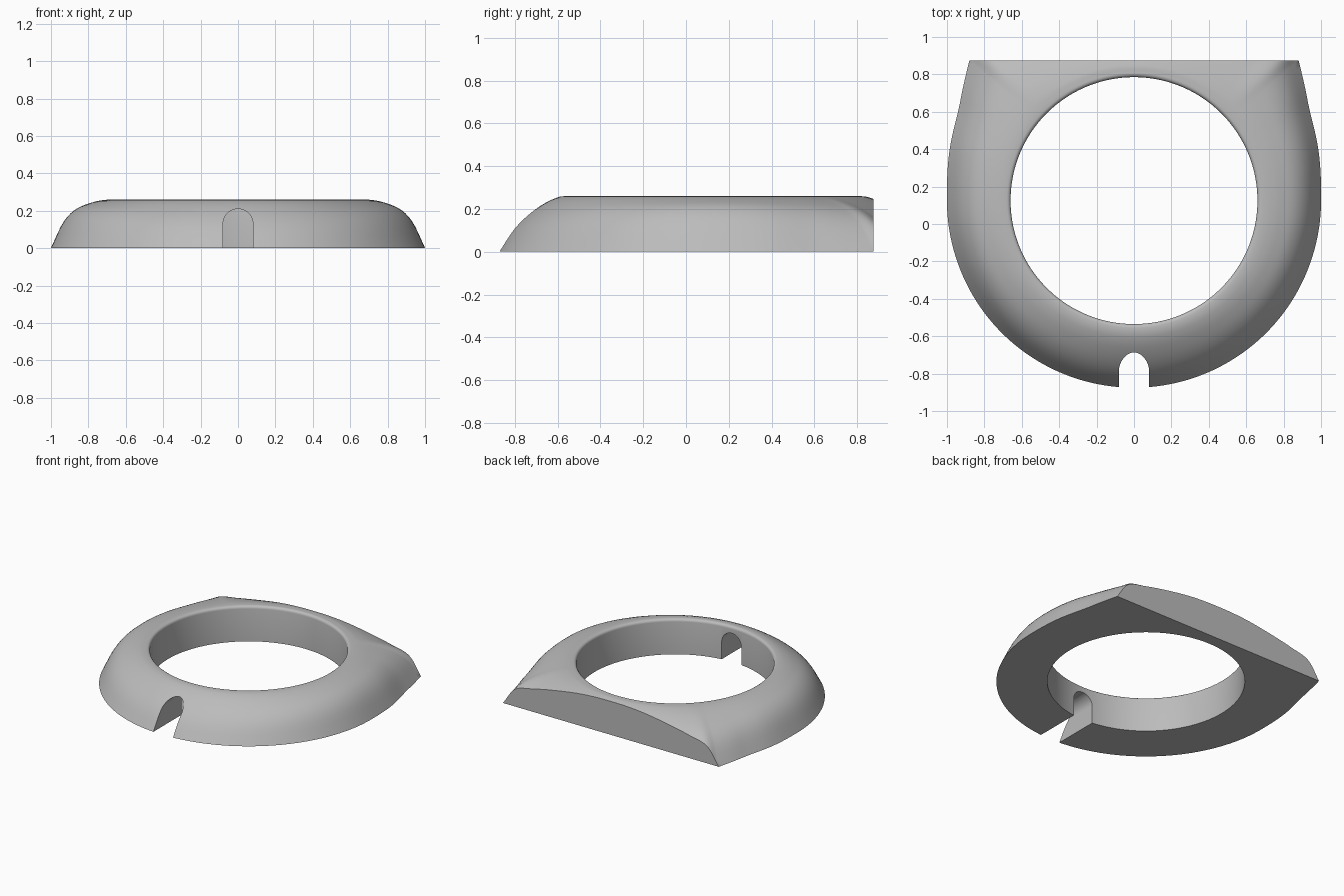
import bpy, bmesh
from math import sin, cos, radians, degrees, atan2, pi
from mathutils import Vector

if "Cube" in bpy.data.objects:
    bpy.data.objects.remove(bpy.data.objects["Cube"], do_unlink=True)

CENTRE_Y, HOLE, SHOULDER, TOP = 0.125, 0.66, 0.68, 0.26
BACK = 0.75                       # flat back, measured from the hole centre
CORNER = degrees(atan2(BACK, 0.88))

# dome profiles (shoulder to edge, height) and outer radius by angle
FRONT = [(0, .26), (.12, .256), (.33, .226), (.6, .165), (.8, .098), (1, 0)]
SIDE = [(0, .26), (.12, .258), (.33, .243), (.6, .205), (.8, .135), (1, 0)]
RADIUS = [(-90, 1), (-45, 1), (-8, 1), (4.3, 1.003), (15.6, 1.023), (26.8, 1.054),
          (34.5, 1.104), (CORNER, 1.1563), (44.2, 1.2), (49.5, 1.15), (59, 1.1),
          (72, 1.07), (90, 1.03)]


def curve(points, x):
    """Smooth interpolation through a short list of points."""
    n = len(points)
    i = next((k for k in range(n - 1) if x <= points[k + 1][0]), n - 2)

    def slope(k):
        a, b = points[max(k - 1, 0)], points[min(k + 1, n - 1)]
        return (b[1] - a[1]) / (b[0] - a[0])
    (x0, y0), (x1, y1) = points[i], points[i + 1]
    h = x1 - x0
    u = (x - x0) / h
    return ((1 + 2 * u) * (1 - u) ** 2 * y0 + u * (1 - u) ** 2 * h * slope(i)
            + u * u * (3 - 2 * u) * y1 + u * u * (u - 1) * h * slope(i + 1))


def section(angle, rows=18):
    """Radius and height pairs from the hole's foot over the dome to the outer foot."""
    a = radians(angle)
    edge = curve(RADIUS, angle)
    end = min(edge, BACK / sin(a)) if angle > 1 else edge
    reach = (end - SHOULDER) / (edge - SHOULDER)
    side = cos(a) ** 2
    pts = [(HOLE, 0)]
    fillet = SHOULDER - HOLE
    for k in range(4):
        b = pi / 2 * k / 4
        pts.append((SHOULDER - fillet * cos(b), TOP - fillet + fillet * sin(b)))
    for k in range(rows + 1):
        t = reach * k / rows
        z = side * curve(SIDE, t) + (1 - side) * curve(FRONT, t)
        pts.append((SHOULDER + t * (edge - SHOULDER), max(z, 0)))
    return pts + [(end, 0)]


def make_object(name, bm):
    bmesh.ops.recalc_face_normals(bm, faces=bm.faces)
    mesh = bpy.data.meshes.new(name)
    bm.to_mesh(mesh)
    bm.free()
    obj = bpy.data.objects.new(name, mesh)
    bpy.context.collection.objects.link(obj)
    return obj


# ring body: sections swept round the hole, mirrored left to right
half = [-90 + (CORNER + 90) * k / 72 for k in range(72)]
half += [CORNER + (90 - CORNER) * (k / 48) ** 1.5 for k in range(49)]
angles = half + [180 - a for a in half[-2:0:-1]]
bm = bmesh.new()
loops = []
for angle in angles:
    a = radians(angle)
    pts = section(angle if angle <= 90 else 180 - angle)
    loops.append([bm.verts.new((r * cos(a), CENTRE_Y + r * sin(a), z)) for r, z in pts])
for i, loop in enumerate(loops):
    nxt = loops[(i + 1) % len(loops)]
    for j in range(len(loop)):
        k = (j + 1) % len(loop)
        bm.faces.new((loop[j], loop[k], nxt[k], nxt[j]))
bmesh.ops.remove_doubles(bm, verts=bm.verts, dist=1e-5)
body = make_object("ring_body", bm)

# arched slot through the front wall
bm = bmesh.new()
width, spring = 0.08, 0.13
arch = [(-width, -0.1)]
arch += [(-width * cos(pi * k / 24), spring + width * sin(pi * k / 24)) for k in range(25)]
arch += [(width, -0.1)]
face = bm.faces.new([bm.verts.new((x, -1.1, z)) for x, z in arch])
out = bmesh.ops.extrude_face_region(bm, geom=[face])
moved = [v for v in out["geom"] if isinstance(v, bmesh.types.BMVert)]
bmesh.ops.translate(bm, verts=moved, vec=Vector((0, 0.9, 0)))
cutter = make_object("slot_cutter", bm)
cutter.hide_render = True

cut = body.modifiers.new("slot", "BOOLEAN")
cut.operation, cut.solver, cut.object = "DIFFERENCE", "EXACT", cutter
bpy.ops.object.select_all(action="DESELECT")
bpy.context.view_layer.objects.active = body
body.select_set(True)
bpy.ops.object.modifier_apply(modifier=cut.name)
bpy.data.objects.remove(cutter, do_unlink=True)

# single grey finish
grey = bpy.data.materials.new("plain_grey")
grey.use_nodes = True
colour = (0.5, 0.5, 0.5, 1)
grey.diffuse_color = colour
grey.node_tree.nodes["Principled BSDF"].inputs["Base Color"].default_value = colour
body.data.materials.clear()
body.data.materials.append(grey)
bpy.ops.object.shade_smooth_by_angle(angle=radians(35))
